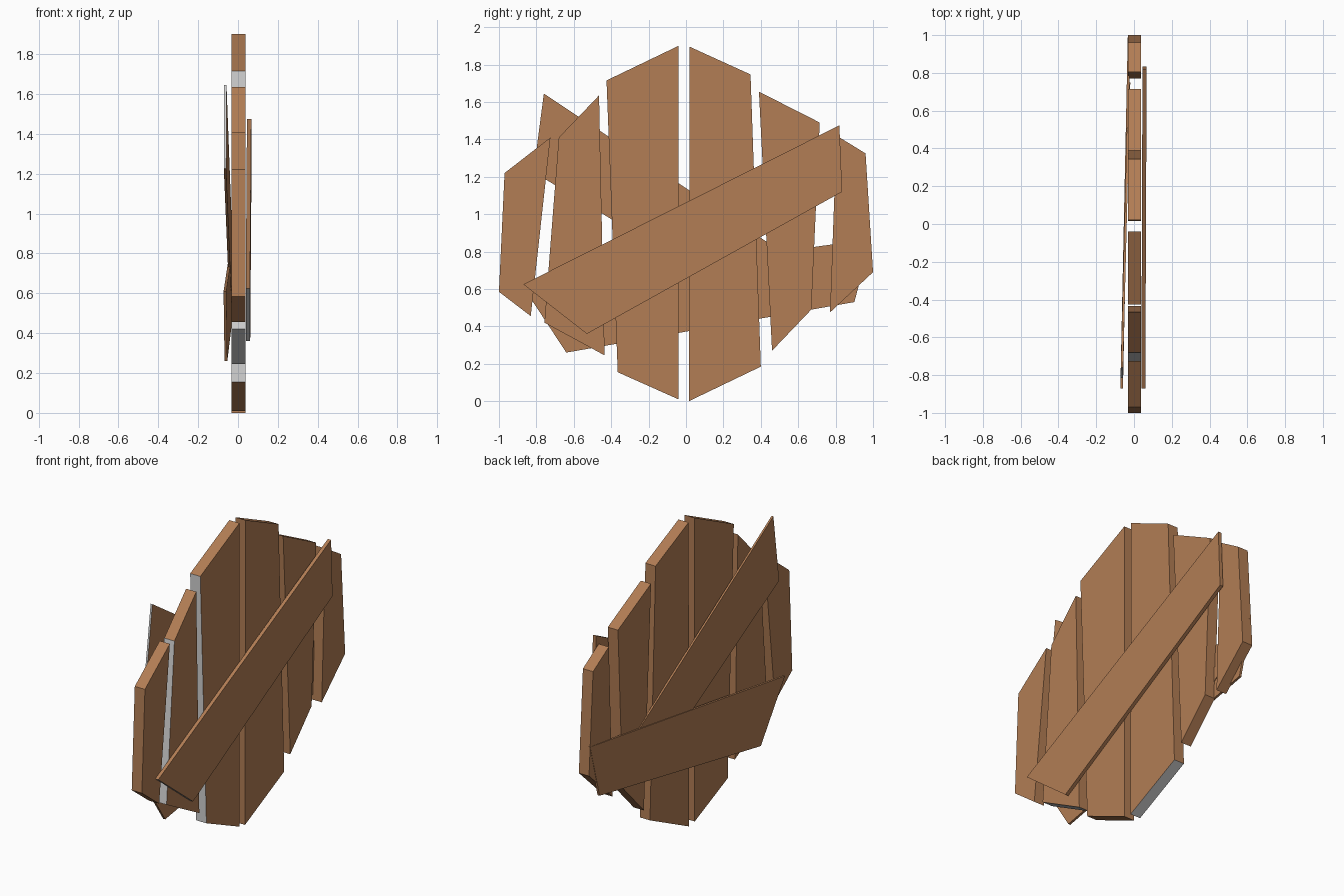
import bpy, bmesh

if "Cube" in bpy.data.objects:
    bpy.data.objects.remove(bpy.data.objects["Cube"])


def material(name, rgb):
    m = bpy.data.materials.new(name)
    m.diffuse_color = (*rgb, 1)
    m.use_nodes = True
    m.node_tree.nodes["Principled BSDF"].inputs["Base Color"].default_value = m.diffuse_color
    return m


BROWN = material("brown wood", (0.445, 0.205, 0.089))
GREY = material("pale grey", (0.68, 0.68, 0.68))
TOP, RIGHT, BOTTOM, LEFT = range(4)


def plank(name, corners, x_left, x_right, grey=()):
    """Board from (y, z) corners TL, TR, BR, BL.
    x_left / x_right: back and front x at y = -0.85 and y = 0.85."""
    bm = bmesh.new()

    def layer(k):
        verts = []
        for y, z in corners:
            t = (y + 0.85) / 1.7
            verts.append(bm.verts.new((x_left[k] + (x_right[k] - x_left[k]) * t, y, z)))
        return verts

    back, front = layer(0), layer(1)
    bm.faces.new(back)
    bm.faces.new(front[::-1])
    for i in range(4):
        j = (i + 1) % 4
        f = bm.faces.new((back[i], front[i], front[j], back[j]))
        f.material_index = 1 if i in grey else 0
    bmesh.ops.recalc_face_normals(bm, faces=bm.faces)
    me = bpy.data.meshes.new(name)
    bm.to_mesh(me)
    bm.free()
    me.materials.append(BROWN)
    me.materials.append(GREY)
    ob = bpy.data.objects.new(name, me)
    bpy.context.collection.objects.link(ob)
    return ob


# Upright boards, with some unpainted grey edges
uprights = [
    ([(-0.97, 1.22), (-0.725, 1.41), (-0.83, 0.455), (-1.0, 0.585)], ()),
    ([(-0.68, 1.41), (-0.465, 1.635), (-0.435, 0.245), (-0.757, 0.42)], (LEFT, BOTTOM)),
    ([(-0.425, 1.715), (-0.04, 1.90), (-0.04, 0.01), (-0.365, 0.155)], (LEFT,)),
    ([(0.02, 1.895), (0.345, 1.747), (0.40, 0.185), (0.015, 0.0)], (BOTTOM,)),
    ([(0.39, 1.655), (0.715, 1.49), (0.67, 0.49), (0.46, 0.27)], ()),
    ([(0.805, 1.42), (0.96, 1.325), (1.0, 0.69), (0.77, 0.475)], ()),
]
for n, (pts, grey) in enumerate(uprights, 1):
    plank(f"upright_board_{n}", pts, (-0.032, 0.038), (-0.032, 0.038), grey)

# Diagonal brace on the front
plank("front_brace", [(-0.87, 0.625), (0.82, 1.475), (0.835, 1.12), (-0.53, 0.36)],
      (0.039, 0.060), (0.045, 0.067), (LEFT,))

# Two thin crossing braces on the back
plank("back_diagonal_brace", [(-0.76, 1.645), (0.75, 0.64), (0.45, 0.46), (-0.815, 1.225)],
      (-0.072, -0.060), (-0.029, -0.017), (LEFT,))
plank("back_lower_brace", [(-0.87, 0.61), (0.99, 0.867), (0.90, 0.53), (-0.64, 0.26)],
      (-0.072, -0.058), (-0.036, -0.022))
